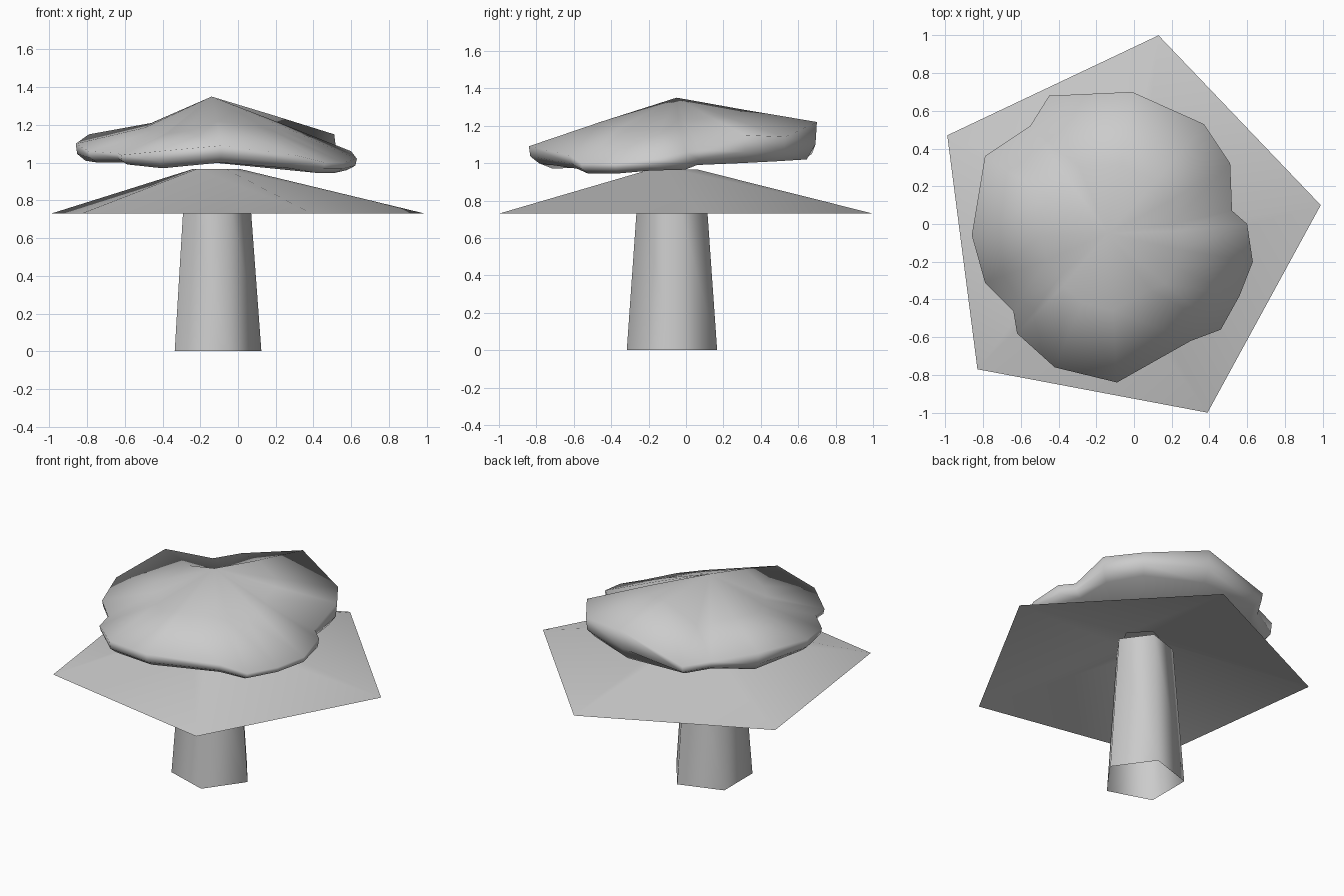
import bpy
from math import cos, sin, tau

cube = bpy.data.objects.get("Cube")
if cube:
    bpy.data.objects.remove(cube, do_unlink=True)

grey = bpy.data.materials.new("plain grey")
grey.use_nodes = True
grey.diffuse_color = (0.6, 0.6, 0.6, 1)
grey.node_tree.nodes["Principled BSDF"].inputs["Base Color"].default_value = (0.6, 0.6, 0.6, 1)

CX, CY = -0.13, -0.075  # shared axis of trunk and canopy


def loft(name, rings, top=None, bottom=None):
    """Skin matching rings from top to bottom, with optional centre points closing the ends."""
    n = len(rings[0])
    verts = [p for ring in rings for p in ring]
    faces = []
    for r in range(len(rings) - 1):
        for i in range(n):
            a, b = r * n + i, r * n + (i + 1) % n
            faces.append((a, a + n, b + n, b))
    if top:
        verts.append(top)
        faces += [(len(verts) - 1, i, (i + 1) % n) for i in range(n)]
    if bottom:
        verts.append(bottom)
        last = (len(rings) - 1) * n
        faces += [(len(verts) - 1, last + (i + 1) % n, last + i) for i in range(n)]
    mesh = bpy.data.meshes.new(name)
    mesh.from_pydata(verts, [], faces)
    mesh.materials.append(grey)
    mesh.shade_smooth()
    obj = bpy.data.objects.new(name, mesh)
    bpy.context.collection.objects.link(obj)
    return obj


def toward_axis(x, y, t):
    return CX + (x - CX) * t, CY + (y - CY) * t


# Trunk: open five-sided tapered tube
def trunk_ring(z, radius):
    return [(CX + radius * cos(tau * k / 5), CY + radius * sin(tau * k / 5), z) for k in range(5)]


loft("trunk", [trunk_ring(0.92, 0.186), trunk_ring(0, 0.254)])

# Lower canopy: open, slightly uneven five-sided cone with a clipped tip
corners = [(0.99, 0.10), (0.13, 1.0), (-0.99, 0.47), (-0.83, -0.77), (0.39, -1.0)]
skirt = [(x, y, 0.73) for x, y in corners]
tip = [(*toward_axis(x, y, 0.13), 0.965) for x, y in corners]
loft("lower_canopy", [tip, skirt])

# Upper canopy: lumpy cap; each rim point is x, y, upper height, lower height
rim = [
    (0.63, -0.20, 1.02, 0.96), (0.60, 0.0, 1.06, 0.965), (0.52, 0.07, 1.07, 0.99),
    (0.51, 0.32, 1.15, 1.0), (0.37, 0.53, 1.14, 1.01), (-0.01, 0.70, 1.22, 1.02),
    (-0.45, 0.68, 1.09, 1.02), (-0.55, 0.52, 1.09, 1.02), (-0.79, 0.36, 1.15, 1.02),
    (-0.86, -0.06, 1.10, 1.01), (-0.79, -0.31, 1.06, 1.0), (-0.64, -0.46, 1.05, 1.0),
    (-0.62, -0.58, 1.04, 0.99), (-0.42, -0.76, 1.06, 0.97), (-0.09, -0.84, 1.09, 1.0),
    (0.30, -0.62, 1.04, 0.97), (0.46, -0.56, 1.0, 0.945), (0.56, -0.38, 1.0, 0.945),
]
PEAK = 1.35
middle = [(*toward_axis(x, y, 0.5), (PEAK + hi) / 2 - (0.04 if x < -0.4 else 0))
          for x, y, hi, lo in rim]
upper = [(x, y, hi) for x, y, hi, lo in rim]
belly = [(*toward_axis(x, y, 0.99), hi * 0.4 + lo * 0.6) for x, y, hi, lo in rim]
lower = [(*toward_axis(x, y, 0.93), lo) for x, y, hi, lo in rim]
loft("upper_canopy", [middle, upper, belly, lower],
     top=(-0.14, -0.05, PEAK), bottom=(CX, CY, 1.0))
